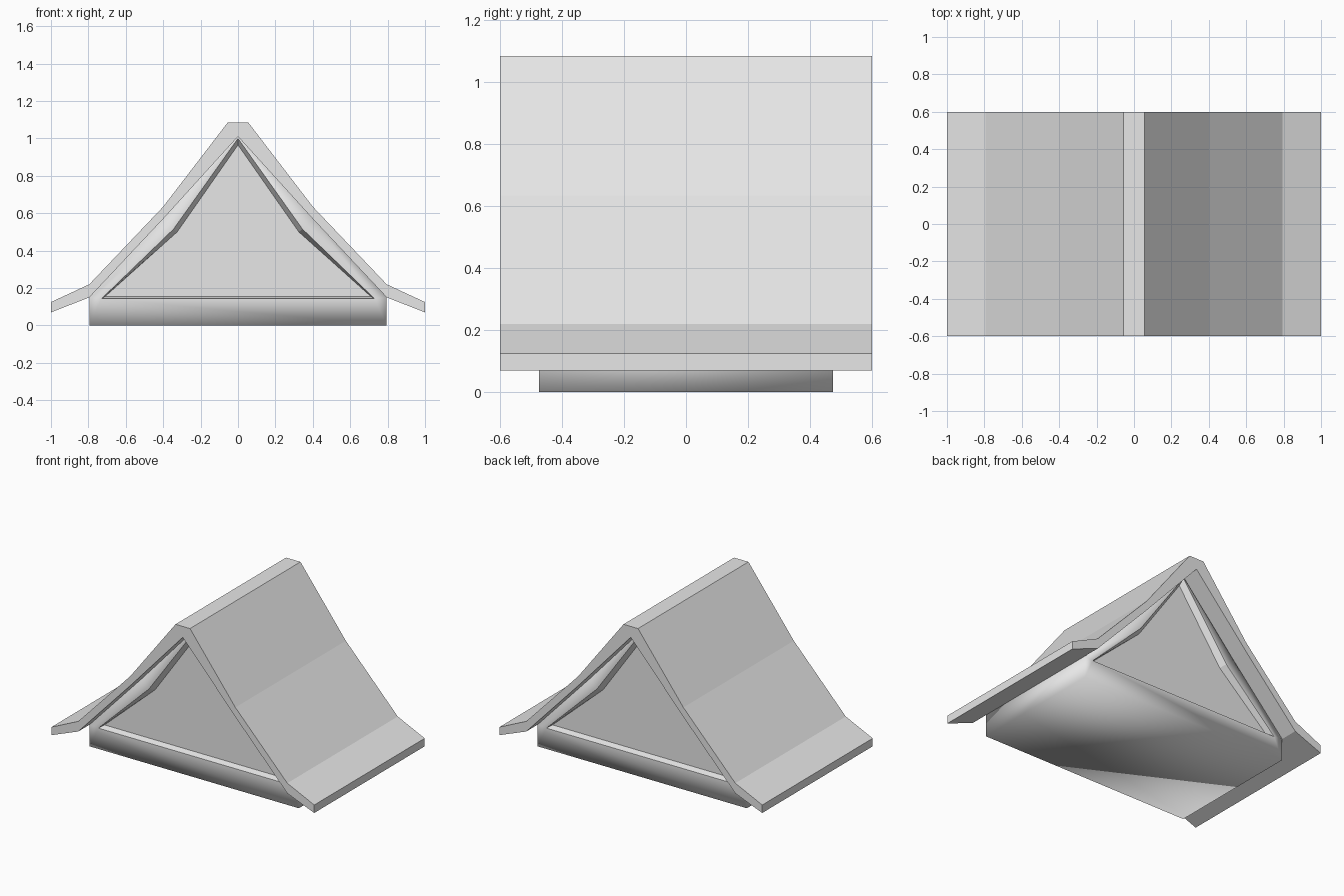
import bpy
import bmesh

default_cube = bpy.data.objects.get("Cube")
if default_cube:
    bpy.data.objects.remove(default_cube, do_unlink=True)

# One plain grey for everything
grey = bpy.data.materials.new("light grey")
grey.use_nodes = True
colour = (0.8, 0.8, 0.8, 1.0)
grey.diffuse_color = colour
grey.node_tree.nodes["Principled BSDF"].inputs["Base Color"].default_value = colour


def mirrored(half):
    """Close a right-hand half outline by mirroring it; centre points stay single."""
    return half + [(-x, z) for x, z in reversed(half) if x > 0]


def loft(name, rings, smooth_bands=()):
    """Join (outline, y) rings into a closed solid; chosen bands are smooth."""
    bm = bmesh.new()
    loops = [[bm.verts.new((x, y, z)) for x, z in outline] for outline, y in rings]
    count = len(loops[0])
    for band, (a, b) in enumerate(zip(loops, loops[1:])):
        for i in range(count):
            j = (i + 1) % count
            face = bm.faces.new((a[i], a[j], b[j], b[i]))
            face.smooth = band in smooth_bands
    bm.faces.new(loops[0])
    bm.faces.new(loops[-1])
    bmesh.ops.remove_doubles(bm, verts=bm.verts[:], dist=0.0005)
    bmesh.ops.recalc_face_normals(bm, faces=bm.faces[:])
    mesh = bpy.data.meshes.new(name)
    bm.to_mesh(mesh)
    bm.free()
    mesh.materials.append(grey)
    obj = bpy.data.objects.new(name, mesh)
    bpy.context.collection.objects.link(obj)
    return obj


# Bent roof slab with a flat ridge and flared eaves
top = [(0.055, 1.085), (0.4, 0.635), (0.795, 0.22), (1.0, 0.125)]
underside = [(1.0, 0.07), (0.795, 0.15), (0.4, 0.57), (0, 1.01)]
roof_outline = mirrored(top + underside)
loft("roof", [(roof_outline, -0.6), (roof_outline, 0.6)])

# Gable block with a tapered recessed panel at each end
wall = mirrored([(0.795, 0), (0.795, 0.15), (0.4, 0.57), (0, 1.01)])
frame = mirrored([(0.73, 0.143), (0.73, 0.143), (0.345, 0.515), (0, 1.0)])
panel = mirrored([(0.71, 0.155), (0.71, 0.155), (0.325, 0.5), (0, 0.965)])
end, recess = 0.475, 0.435
loft("gable_block",
     [(panel, -recess), (frame, -end), (wall, -end),
      (wall, end), (frame, end), (panel, recess)],
     smooth_bands=(1, 2, 3))
